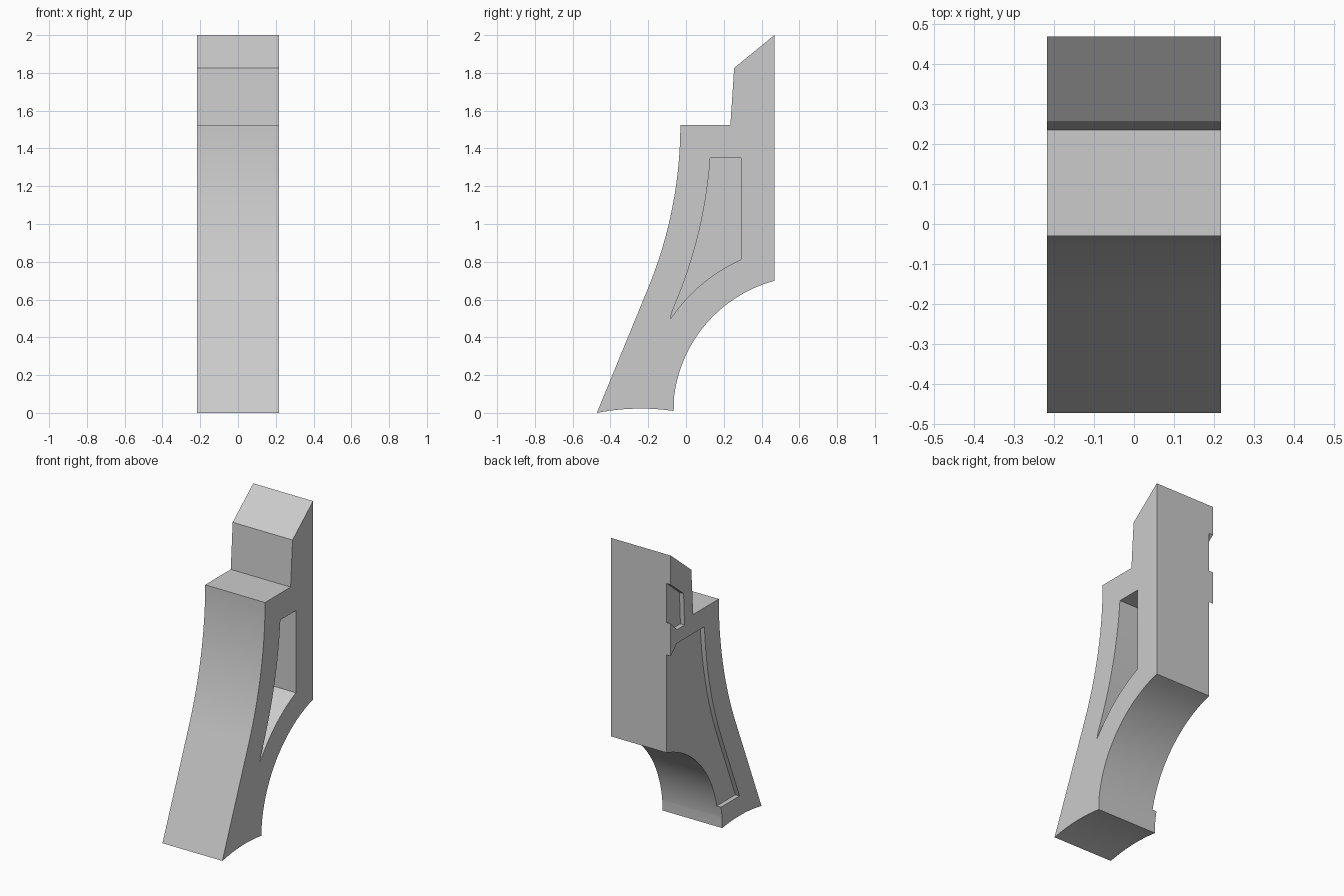
import bpy, bmesh
from math import sqrt, radians

HALF = 0.217
TOP_Z, BEND_Z, FRONT_R = 1.525, 0.663, 2.274
ARC_Y, ARC_R = 0.656, 0.724

if "Cube" in bpy.data.objects:
    bpy.data.objects.remove(bpy.data.objects["Cube"])

stone = bpy.data.materials.new("plain grey")
stone.use_nodes = True
GREY = (0.6, 0.6, 0.6, 1)
stone.diffuse_color = GREY
stone.node_tree.nodes["Principled BSDF"].inputs["Base Color"].default_value = GREY


def front_y(z, inset=0.0):
    """Front edge: a straight leg that sweeps up to vertical, moved inward by inset."""
    r = FRONT_R + inset
    bend = TOP_Z - (TOP_Z - BEND_Z) * r / FRONT_R
    if z >= bend:
        return -0.03 - FRONT_R + sqrt(r * r - (TOP_Z - z) ** 2)
    return front_y(bend, inset) - 0.41 * (bend - z)


def front_curve(z0, z1, inset, n=24):
    zs = [z0 + (z1 - z0) * i / n for i in range(n + 1)]
    return [(front_y(z, inset), z) for z in zs]


def under_arc(y0, y1, r, n=28):
    """Arc below the bracket, spaced evenly in the square root so the steep end is fine."""
    ys = [y0 + (y1 - y0) * (i / n) ** 2 for i in range(n + 1)]
    return [(y, sqrt(r * r - (ARC_Y - y) ** 2)) for y in ys]


def prism(name, outline, x0, x1):
    """Extrude a side outline of (y, z) points from x0 to x1."""
    bm = bmesh.new()
    face = bm.faces.new([bm.verts.new((x0, y, z)) for y, z in outline])
    ext = bmesh.ops.extrude_face_region(bm, geom=[face])
    moved = [v for v in ext["geom"] if isinstance(v, bmesh.types.BMVert)]
    bmesh.ops.translate(bm, verts=moved, vec=(x1 - x0, 0, 0))
    bmesh.ops.recalc_face_normals(bm, faces=bm.faces)
    mesh = bpy.data.meshes.new(name)
    bm.to_mesh(mesh)
    bm.free()
    mesh.materials.append(stone)
    obj = bpy.data.objects.new(name, mesh)
    bpy.context.collection.objects.link(obj)
    return obj


def carve(body, name, outline, x0, x1):
    cutter = prism(name, outline, x0, x1)
    cutter.hide_render = True
    mod = body.modifiers.new(name, "BOOLEAN")
    mod.operation, mod.solver, mod.object = "DIFFERENCE", "EXACT", cutter
    bpy.context.view_layer.objects.active = body
    bpy.ops.object.modifier_apply(modifier=name)
    bpy.data.objects.remove(cutter)


# Bracket body: foot, underside arc, back, sloped top, neck, shelf, swept front
foot = [(-0.472 + 0.407 * t, 0.01 * t + 0.07 * t * (1 - t)) for t in (i / 12 for i in range(12))]
outline = foot + [(-0.065, 0.01)] + under_arc(-0.064, 0.468, ARC_R)
outline += [(0.468, 2.0), (0.255, 1.826), (0.235, TOP_Z)]
outline += front_curve(TOP_Z, BEND_Z, 0)
bracket = prism("bracket_body", outline, -HALF, HALF)

# Deep pocket in the +x side
pocket = under_arc(-0.082, 0.29, ARC_R + 0.166) + [(0.29, 1.35)]
pocket += front_curve(1.35, 0.53, 0.165)
carve(bracket, "side_pocket", pocket, -0.042, 0.3)

# Shallow recess in the -x side, open to the back and underside
recess = [(0.6, 0.152), (0.6, 1.34), (0.468, 1.34), (0.405, 1.40)]
recess += front_curve(1.40, 0.152, 0.152)
carve(bracket, "lower_recess", recess, -0.3, 0.03 - HALF)

# Small slot above it, with a rib left between the two
slot = [(0.6, 1.555), (0.6, 1.918), (0.335, 1.70), (0.325, 1.49), (0.405, 1.49), (0.47, 1.555)]
carve(bracket, "upper_slot", slot, -0.3, 0.03 - HALF)

# Smooth curves, sharp corners
bpy.ops.object.select_all(action="DESELECT")
bracket.select_set(True)
bpy.context.view_layer.objects.active = bracket
bpy.ops.object.shade_smooth_by_angle(angle=radians(25))
